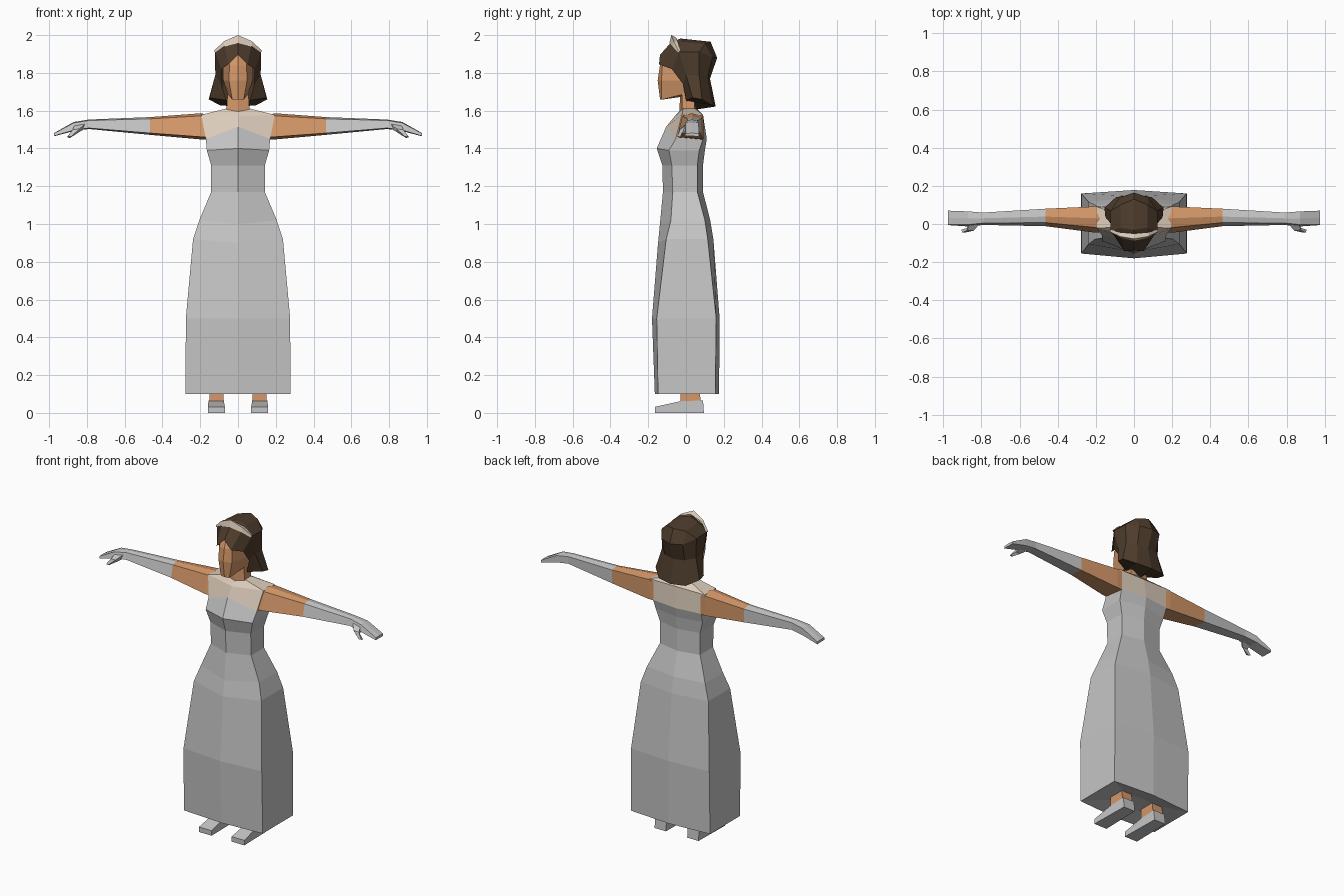
import bpy, bmesh


def material(name, rgb):
    m = bpy.data.materials.new(name)
    m.diffuse_color = (*rgb, 1)
    return m


GREY = material("dress grey", (0.56, 0.56, 0.56))
SKIN = material("skin", (0.66, 0.31, 0.14))
CREAM = material("cream", (0.72, 0.61, 0.50))
HAIR = material("dark brown hair", (0.075, 0.045, 0.025))


def part(name, verts, faces, mats, rule=None):
    """Half of a part, mirrored over x = 0; rule gives the material per face centre."""
    bm = bmesh.new()
    vs = [bm.verts.new(v) for v in verts]
    for f in faces:
        bm.faces.new([vs[i] for i in f])
    geo = bmesh.ops.duplicate(bm, geom=bm.verts[:] + bm.edges[:] + bm.faces[:])["geom"]
    for v in geo:
        if isinstance(v, bmesh.types.BMVert):
            v.co.x *= -1
    bmesh.ops.reverse_faces(bm, faces=[f for f in geo if isinstance(f, bmesh.types.BMFace)])
    bmesh.ops.remove_doubles(bm, verts=bm.verts, dist=0.0005)
    bmesh.ops.recalc_face_normals(bm, faces=bm.faces)
    if rule:
        for f in bm.faces:
            f.material_index = rule(f.calc_center_median())
    me = bpy.data.meshes.new(name)
    bm.to_mesh(me)
    bm.free()
    for m in mats:
        me.materials.append(m)
    ob = bpy.data.objects.new(name, me)
    bpy.context.collection.objects.link(ob)
    return ob


def loft(rings, closed=True, caps=True):
    """Join equal rings of points into strips of quads."""
    n = len(rings[0])
    verts = [p for r in rings for p in r]
    faces = []
    for i in range(len(rings) - 1):
        for j in range(n if closed else n - 1):
            k = (j + 1) % n
            faces.append((i * n + j, i * n + k, (i + 1) * n + k, (i + 1) * n + j))
    if caps:
        last = (len(rings) - 1) * n
        faces += [tuple(range(n)), tuple(range(last, last + n))]
    return verts, faces


def half_ring(w, fc, f, b, bc, zc, z, zb=None):
    """Front centre, front corner, back corner, back centre."""
    zb = z if zb is None else zb
    return [(0, fc, zc), (w, f, z), (w, b, z), (0, bc, zb)]


# Gown: underside, hem, hips, waist, bust, yoke, shoulders and neckline
rows = [
    (0.12, -0.06, -0.05, 0.06, 0.07, 0.125, 0.125),
    (0.278, -0.165, -0.148, 0.155, 0.175, 0.10, 0.10),
    (0.276, -0.18, -0.155, 0.16, 0.178, 0.50, 0.50),
    (0.238, -0.148, -0.105, 0.115, 0.145, 0.90, 0.92),
    (0.205, -0.138, -0.08, 0.10, 0.128, 1.00, 1.02),
    (0.142, -0.122, -0.07, 0.06, 0.09, 1.17, 1.17),
    (0.142, -0.125, -0.075, 0.06, 0.09, 1.31, 1.31),
    (0.165, -0.155, -0.09, 0.07, 0.10, 1.40, 1.39),
    (0.17, -0.105, -0.055, 0.09, 0.11, 1.515, 1.45),
    (0.195, -0.06, -0.022, 0.09, 0.09, 1.57, 1.578),
    (0.06, -0.03, -0.015, 0.045, 0.055, 1.60, 1.612),
]
v, f = loft([half_ring(*r) for r in rows], closed=False)
f = f[:-2] + [(0, 1, 2, 3), tuple(range(len(v) - 4, len(v)))]
part("gown", v, f, [GREY, CREAM], lambda c: 1 if c.z > 1.475 else 0)

# Arms: bare upper arm, long glove and flattened hand
# each row: x, front y, back y, low z, high z
def arm_ring(x, yf, yb, lo, hi):
    ym, d = (yf + yb) / 2, (hi - lo) * 0.1
    return [(x, yf - d, lo + d), (x, yf + d, hi - d), (x, ym, hi),
            (x, yb, hi - d), (x, yb, lo)]


arm = [(0.165, -0.032, 0.09, 1.447, 1.58), (0.20, -0.032, 0.092, 1.448, 1.586),
       (0.465, -0.002, 0.08, 1.472, 1.566), (0.79, 0.0, 0.06, 1.503, 1.553),
       (0.87, -0.008, 0.066, 1.492, 1.54), (0.975, -0.004, 0.07, 1.464, 1.481)]
v, f = loft([arm_ring(*r) for r in arm])
part("arms", v, f, [SKIN, GREY], lambda c: 1 if abs(c.x) > 0.465 else 0)

# Thumbs hanging from the front of each glove
v, f = loft([[(0.81, 0.01, 1.505), (0.81, 0.0, 1.53), (0.865, 0.0, 1.525), (0.865, 0.01, 1.50)],
             [(0.84, -0.025, 1.487), (0.84, -0.035, 1.503), (0.875, -0.032, 1.50), (0.875, -0.02, 1.485)],
             [(0.89, -0.03, 1.455), (0.885, -0.045, 1.462), (0.90, -0.045, 1.465), (0.905, -0.03, 1.46)]])
part("thumbs", v, f, [GREY])

# Neck and head
v, f = loft([half_ring(0.062, -0.035, -0.02, 0.045, 0.055, 1.585, 1.59),
             half_ring(0.052, -0.03, -0.02, 0.045, 0.05, 1.73, 1.73)], closed=False, caps=False)
part("neck", v, f, [SKIN])


def head_ring(y0, y1, y2, w1, w2, z, zs):
    return [(0, y0, z), (w1, y1, z), (w2, y2, zs), (w2 * 0.9, 0.07, zs), (0, 0.09, zs)]


v, f = loft([head_ring(-0.137, -0.13, -0.005, 0.03, 0.055, 1.658, 1.69),
             head_ring(-0.15, -0.13, -0.01, 0.048, 0.078, 1.76, 1.76),
             head_ring(-0.138, -0.125, -0.01, 0.045, 0.08, 1.84, 1.85),
             head_ring(-0.115, -0.09, 0.0, 0.04, 0.07, 1.90, 1.91)], closed=False)
part("head", v, f, [SKIN])

# Hair: fringe, crown, sides flaring out at the bottom
H = {
    "f0": (0, -0.138, 1.895), "f1": (0.05, -0.143, 1.845), "f2": (0.088, -0.075, 1.82),
    "f3": (0.088, -0.015, 1.74), "f4": (0.062, 0.0, 1.655),
    "t0": (0, -0.08, 1.96), "t1": (0.07, -0.065, 1.94), "t2": (0.122, -0.035, 1.912),
    "t3": (0.12, 0.0, 1.79), "t4": (0.15, 0.035, 1.668),
    "c0": (0, -0.03, 1.982), "c1": (0.07, -0.02, 1.965),
    "b0": (0, 0.13, 1.965), "b1": (0.07, 0.10, 1.955), "b2": (0.122, 0.07, 1.91),
    "b3": (0.12, 0.07, 1.785), "b4": (0.155, 0.085, 1.66),
    "q2": (0.075, 0.14, 1.885), "q3": (0.07, 0.115, 1.775), "q4": (0.095, 0.14, 1.628),
    "k2": (0, 0.165, 1.88), "k3": (0, 0.127, 1.77), "k4": (0, 0.157, 1.622),
    "n0": (0, 0.06, 1.607),
}
names = list(H)
patches = """f0 f1 t1 t0|f1 f2 t2 t1|f2 f3 t3 t2|f3 f4 t4 t3|t0 t1 c1 c0|t1 t2 c1|c0 c1 b1 b0
c1 t2 b2 b1|t2 t3 b3 b2|t3 t4 b4 b3|b0 b1 q2 k2|b1 b2 q2|b2 b3 q3 q2|b3 b4 q4 q3
q2 q3 k3 k2|q3 q4 k4 k3|f4 t4 b4 q4|f4 q4 k4 n0""".replace("\n", "|").split("|")
part("hair", list(H.values()), [[names.index(k) for k in p.split()] for p in patches], [HAIR])

# Tiara: thin band peaking over the forehead
v, f = loft([[(0, -0.088, 1.958), (0, -0.078, 2.0), (0, -0.05, 1.985)],
             [(0.075, -0.072, 1.938), (0.075, -0.065, 1.967), (0.075, -0.043, 1.965)],
             [(0.122, -0.045, 1.908), (0.127, -0.04, 1.917), (0.122, -0.03, 1.915)]], caps=False)
part("tiara", v, f, [CREAM])

# Legs, mostly hidden under the gown
v, f = loft([[(0.078, -0.03, z), (0.152, -0.03, z), (0.152, y, z), (0.078, y, z)]
             for z, y in ((0.05, 0.08), (0.124, 0.07))])
part("legs", v, f, [SKIN])

# Shoes: low toe rising to the ankle, extruded from a side profile
side = [(-0.165, 0), (-0.165, 0.032), (-0.03, 0.062), (0.09, 0.066), (0.095, 0)]
v, f = loft([[(0.115 + s * (0.045 if y < -0.1 else 0.04), y, z) for y, z in side] for s in (-1, 1)])
part("shoes", v, f, [GREY])
